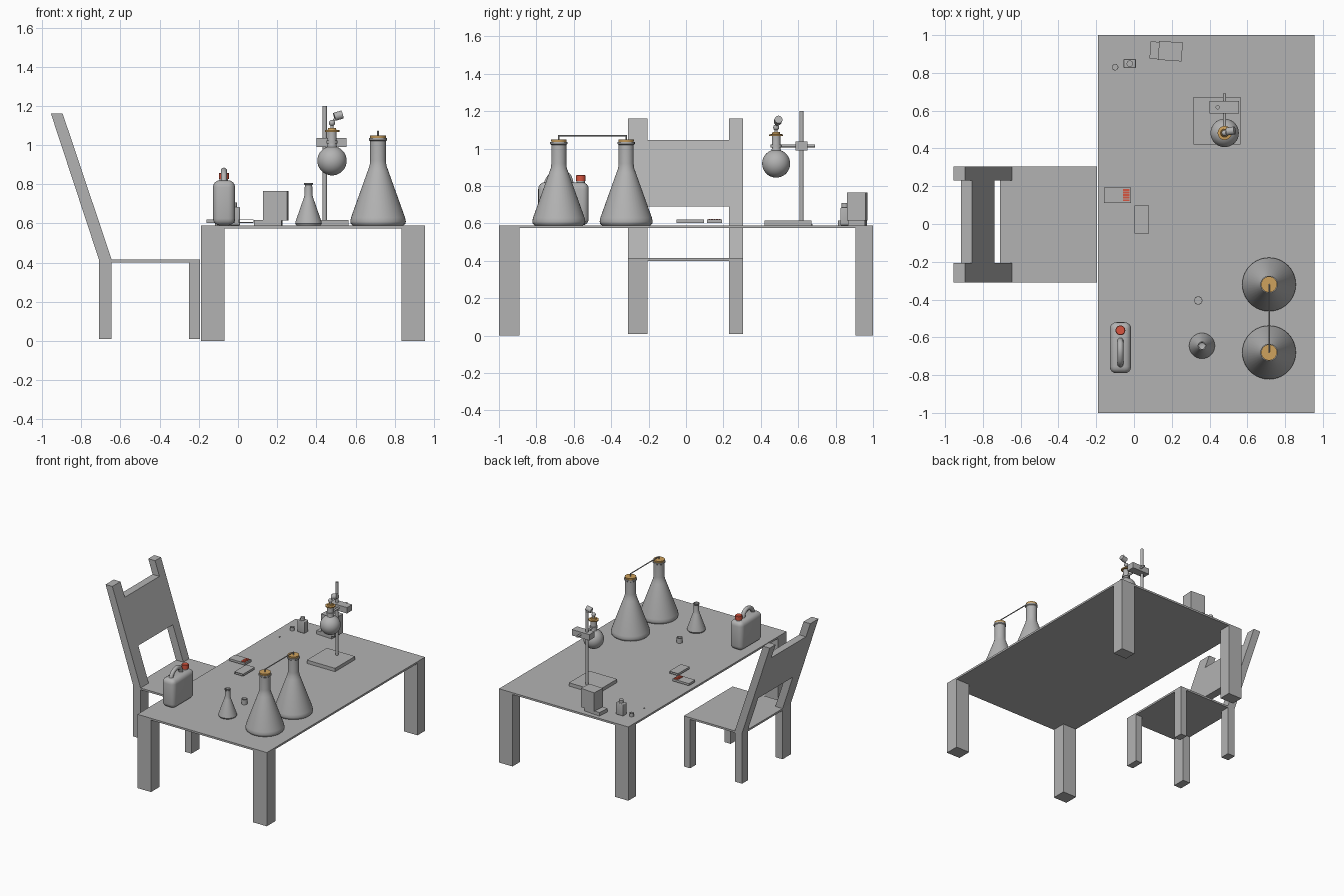
import bpy, bmesh, math
from mathutils import Vector, Matrix

if "Cube" in bpy.data.objects:
    bpy.data.objects.remove(bpy.data.objects["Cube"])

def mat(name, rgb):
    m = bpy.data.materials.new(name)
    m.diffuse_color = (*rgb, 1)
    m.use_nodes = True
    m.node_tree.nodes["Principled BSDF"].inputs["Base Color"].default_value = m.diffuse_color
    return m

GREY = mat("grey", (0.45, 0.45, 0.45))
CORK = mat("cork", (0.62, 0.36, 0.11))
RED = mat("red", (0.68, 0.09, 0.05))

def finish(name, bm, m, smooth=False):
    bmesh.ops.recalc_face_normals(bm, faces=bm.faces)
    me = bpy.data.meshes.new(name)
    bm.to_mesh(me)
    bm.free()
    ob = bpy.data.objects.new(name, me)
    bpy.context.collection.objects.link(ob)
    me.materials.append(m)
    if smooth:
        bpy.ops.object.select_all(action='DESELECT')
        ob.select_set(True)
        bpy.context.view_layer.objects.active = ob
        bpy.ops.object.shade_smooth_by_angle(angle=math.radians(35))
    return ob

def box(name, x, y, z, m=GREY, bevel=0, rot=0):
    """Box from three (min, max) ranges."""
    bm = bmesh.new()
    bmesh.ops.create_cube(bm, size=1)
    bmesh.ops.scale(bm, vec=(x[1]-x[0], y[1]-y[0], z[1]-z[0]), verts=bm.verts)
    if bevel:
        bmesh.ops.bevel(bm, geom=bm.edges[:], offset=bevel, segments=4, profile=0.5, affect='EDGES')
    bmesh.ops.rotate(bm, matrix=Matrix.Rotation(rot, 3, 'Z'), verts=bm.verts)
    bmesh.ops.translate(bm, vec=(sum(x)/2, sum(y)/2, sum(z)/2), verts=bm.verts)
    return finish(name, bm, m, bevel > 0)

def prism(name, pts, y, m=GREY):
    """Outline in the xz plane pushed along y."""
    bm = bmesh.new()
    f = bm.faces.new([bm.verts.new((px, y[0], pz)) for px, pz in pts])
    r = bmesh.ops.extrude_face_region(bm, geom=[f])
    bmesh.ops.translate(bm, vec=(0, y[1]-y[0], 0),
                        verts=[v for v in r['geom'] if isinstance(v, bmesh.types.BMVert)])
    return finish(name, bm, m)

def lathe(name, x, y, prof, m=GREY, n=40):
    """Revolve (radius, z) points around a vertical axis."""
    bm = bmesh.new()
    vs = [bm.verts.new((r, 0, z)) for r, z in prof]
    es = [bm.edges.new(p) for p in zip(vs, vs[1:])]
    bmesh.ops.spin(bm, geom=vs+es, cent=(0, 0, 0), axis=(0, 0, 1), angle=2*math.pi, steps=n)
    bmesh.ops.remove_doubles(bm, verts=bm.verts, dist=1e-5)
    bmesh.ops.translate(bm, vec=(x, y, 0), verts=bm.verts)
    return finish(name, bm, m, True)

def rod(name, a, b, r, m=GREY, n=20):
    a, b = Vector(a), Vector(b)
    bm = bmesh.new()
    bmesh.ops.create_cone(bm, cap_ends=True, segments=n, radius1=r, radius2=r, depth=(b-a).length)
    q = (b-a).to_track_quat('Z', 'Y').to_matrix()
    bmesh.ops.rotate(bm, matrix=q, verts=bm.verts)
    bmesh.ops.translate(bm, vec=(a+b)/2, verts=bm.verts)
    return finish(name, bm, m, True)

T = 0.59  # table surface height

# table
box("table_top", (-0.19, 0.955), (-1, 1), (0.575, T))
for i, x in enumerate([(-0.19, -0.07), (0.835, 0.955)]):
    for j, y in enumerate([(-1, -0.89), (0.905, 1)]):
        box(f"table_leg_{i}{j}", x, y, (0, 0.58))

# chair: legs, seat, leaning posts and back panel
def lean(z):
    t = (z-0.415)/(1.16-0.415)
    return -0.71-0.245*t, -0.645-0.25*t

def slanted(name, z0, z1, y):
    (a, b), (c, d) = lean(z0), lean(z1)
    prism(name, [(a, z0), (b, z0), (d, z1), (c, z1)], y)

box("seat", (-0.71, -0.195), (-0.31, 0.305), (0.40, 0.415))
for i, y in enumerate([(-0.31, -0.207), (0.23, 0.305)]):
    box(f"chair_front_leg_{i}", (-0.25, -0.195), y, (0.01, 0.41))
    box(f"chair_rear_leg_{i}", (-0.71, -0.645), y, (0.01, 0.415))
    slanted(f"chair_back_post_{i}", 0.415, 1.16, y)
slanted("chair_back_panel", 0.69, 1.045, (-0.21, 0.232))

# two large stoppered flasks joined by a tube
for i, y in enumerate([-0.32, -0.68]):
    lathe(f"large_flask_{i}", 0.715, y, [(0, T), (0.13, T), (0.139, T+0.008), (0.142, T+0.02), (0.138, T+0.04),
          (0.052, 0.87), (0.043, 0.895), (0.04, 0.92), (0.04, 1.02), (0.046, 1.025), (0.046, 1.035), (0, 1.035)])
    lathe(f"large_flask_cork_{i}", 0.715, y, [(0, 1.03), (0.039, 1.03), (0.042, 1.05), (0, 1.05)], CORK)
    rod(f"tube_upright_{i}", (0.715, y, 1.04), (0.715, y, 1.073), 0.004)
rod("tube_bridge", (0.715, -0.68, 1.07), (0.715, -0.32, 1.07), 0.004)

# small open flask and beaker
lathe("small_flask", 0.36, -0.645, [(0, T), (0.062, T), (0.068, T+0.01), (0.066, T+0.02), (0.026, 0.725), (0.02, 0.745),
      (0.019, 0.795), (0.023, 0.8), (0.023, 0.806), (0.017, 0.806), (0.016, 0.745), (0, 0.74)])
def cup(name, x, y, r, h):
    lathe(name, x, y, [(0, T), (r, T), (r, T+h), (r-0.003, T+h), (r-0.003, T+0.005), (0, T+0.005)], n=24)
cup("small_beaker", 0.34, -0.405, 0.022, 0.04)
cup("tiny_beaker", -0.1, 0.83, 0.017, 0.025)
box("pellet", (-0.107, -0.1), (0.67, 0.677), (T, T+0.006))

# jug with raised handle and red cap
box("jug_body", (-0.128, -0.015), (-0.79, -0.52), (T, 0.82), bevel=0.035)
lathe("jug_neck", -0.072, -0.563, [(0, 0.8), (0.022, 0.8), (0.022, 0.83), (0, 0.83)], n=24)
lathe("jug_cap", -0.072, -0.563, [(0, 0.826), (0.026, 0.826), (0.026, 0.855), (0.023, 0.858), (0, 0.858)], RED, 24)
cu = bpy.data.curves.new("jug_handle", 'CURVE')
cu.dimensions = '3D'
cu.bevel_depth = 0.016
sp = cu.splines.new('BEZIER')
path = [(-0.755, 0.79), (-0.715, 0.855), (-0.64, 0.86), (-0.612, 0.80)]
sp.bezier_points.add(len(path)-1)
for p, (y, z) in zip(sp.bezier_points, path):
    p.co = (-0.072, y, z)
    p.handle_left_type = p.handle_right_type = 'AUTO'
cu.materials.append(GREY)
bpy.context.collection.objects.link(bpy.data.objects.new("jug_handle", cu))

# retort stand with clamp
box("stand_base", (0.315, 0.565), (0.42, 0.672), (T, 0.617))
rod("stand_rod", (0.443, 0.618, T), (0.443, 0.618, 1.2), 0.011)
box("clamp_block", (0.40, 0.555), (0.585, 0.65), (0.99, 1.037))
rod("clamp_arm", (0.48, 0.5, 1.015), (0.48, 0.69, 1.015), 0.008)
lathe("clamp_ring", 0.48, 0.482, [(0.02, 1.007), (0.029, 1.007), (0.029, 1.023), (0.02, 1.023), (0.02, 1.007)])

# round flask hanging in the clamp
ball = [(0.075*math.sin(a), 0.92-0.075*math.cos(a)) for a in [math.radians(d) for d in range(0, 161, 10)]]
lathe("round_flask", 0.48, 0.482, ball + [(0.023, 1.0), (0.023, 1.07), (0, 1.07)])
lathe("round_flask_cork", 0.48, 0.482, [(0, 1.068), (0.037, 1.068), (0.037, 1.076), (0.022, 1.078), (0.02, 1.088), (0, 1.088)], CORK)
rod("outlet_stem", (0.48, 0.482, 1.08), (0.48, 0.482, 1.115), 0.008)
lathe("outlet_bulb", 0.48, 0.482, [(0.016*math.sin(math.pi*k/10), 1.113-0.016*math.cos(math.pi*k/10)) for k in range(11)], n=24)
rod("outlet_neck", (0.48, 0.482, 1.115), (0.505, 0.49, 1.145), 0.006)
rod("outlet_cup", (0.492, 0.49, 1.144), (0.533, 0.495, 1.156), 0.021, n=28)

# instrument with low plinth and tall housing
box("instrument_plinth", (0.085, 0.225), (0.87, 0.962), (T, 0.618), rot=-0.07)
box("instrument_housing", (0.13, 0.255), (0.865, 0.965), (0.615, 0.765), rot=-0.07)

# square bottle with round cap
box("bottle_body", (-0.055, 0.01), (0.825, 0.873), (T, 0.685), bevel=0.006)
lathe("bottle_cap", -0.022, 0.849, [(0, 0.68), (0.017, 0.68), (0.017, 0.708), (0, 0.708)], n=24)

# match tray with red heads, and its empty sleeve
box("match_tray", (-0.16, -0.015), (0.112, 0.192), (0.603, 0.62))
for k in range(5):
    y = 0.121+k*0.0135
    box(f"match_head_{k}", (-0.058, -0.024), (y, y+0.01), (0.617, 0.624), RED)
for n, z in (("bottom", (0.603, 0.606)), ("top", (0.617, 0.62))):
    box(f"match_sleeve_{n}", (0.003, 0.08), (-0.05, 0.097), z)
for n, x in (("left", (0.003, 0.006)), ("right", (0.077, 0.08))):
    box(f"match_sleeve_{n}", x, (-0.05, 0.097), (0.603, 0.62))
